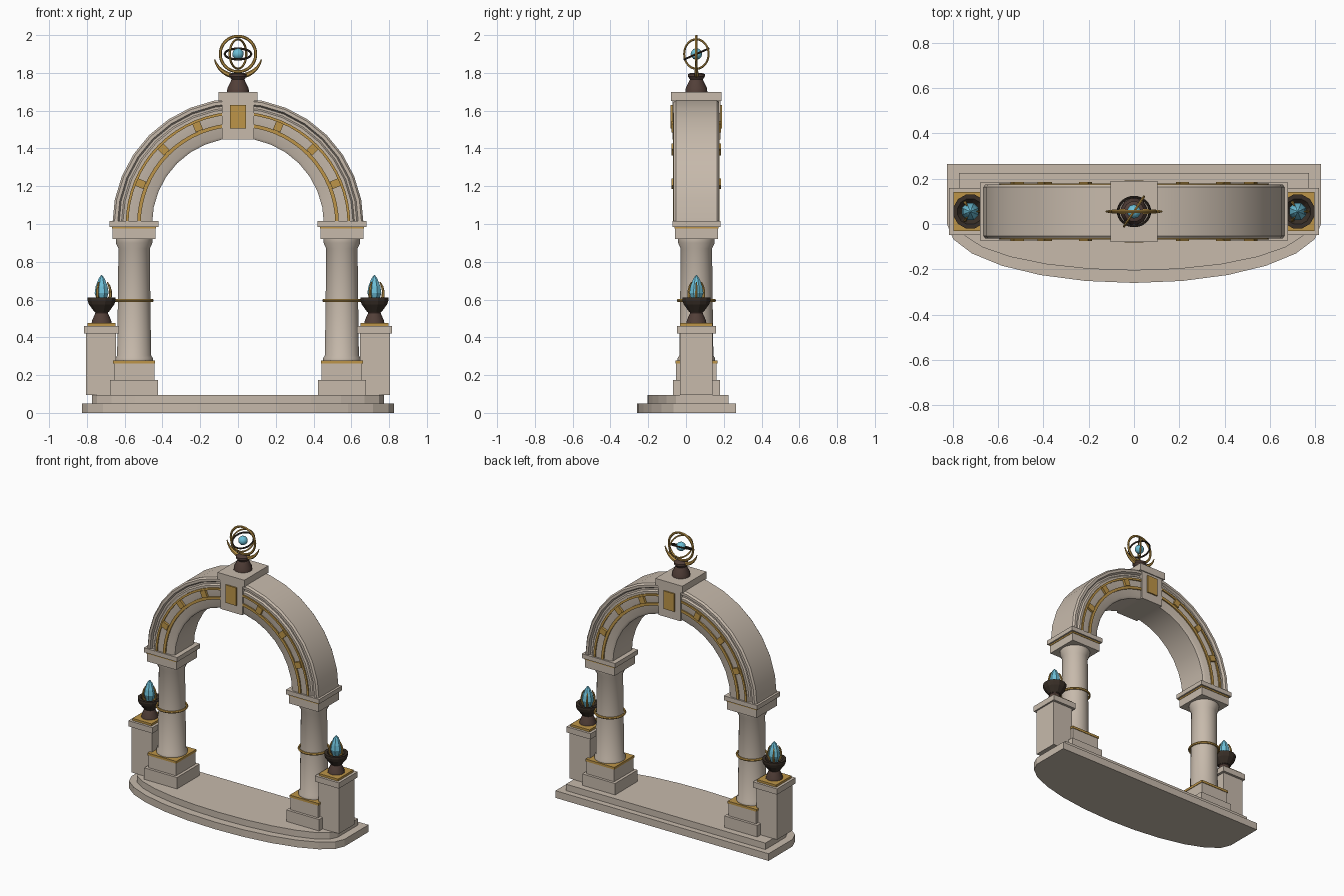
import bpy, bmesh
from math import sin, cos, pi, radians
from mathutils import Matrix, Vector

cube = bpy.data.objects.get("Cube")
if cube:
    bpy.data.objects.remove(cube)


def material(name, rgb):
    m = bpy.data.materials.new(name)
    m.use_nodes = True
    m.diffuse_color = (*rgb, 1)
    m.node_tree.nodes["Principled BSDF"].inputs["Base Color"].default_value = (*rgb, 1)
    return m


STONE = material("warm stone", (0.57, 0.49, 0.41))
GOLD = material("aged gold", (0.51, 0.30, 0.065))
BROWN = material("dark bronze", (0.085, 0.05, 0.04))
IRON = material("dark iron", (0.04, 0.028, 0.02))
BLUE = material("crystal blue", (0.15, 0.52, 0.68))

CY = 0.055      # depth centre of the arch
COL_X = 0.55    # column centre
PED_X = 0.722   # side pedestal centre
SPRING = 1.0    # height where the arch springs


def finish(name, bm, mat, smooth=False):
    bmesh.ops.recalc_face_normals(bm, faces=bm.faces)
    me = bpy.data.meshes.new(name)
    bm.to_mesh(me)
    bm.free()
    me.materials.append(mat)
    ob = bpy.data.objects.new(name, me)
    bpy.context.collection.objects.link(ob)
    if smooth:
        bpy.ops.object.select_all(action="DESELECT")
        ob.select_set(True)
        bpy.context.view_layer.objects.active = ob
        bpy.ops.object.shade_smooth_by_angle(angle=radians(35))
    return ob


def box(name, x, y, z0, z1, hx, hy, mat):
    bm = bmesh.new()
    mtx = Matrix.Translation((x, y, (z0 + z1) / 2)) @ Matrix.Diagonal((2 * hx, 2 * hy, z1 - z0, 1))
    bmesh.ops.create_cube(bm, size=1, matrix=mtx)
    return finish(name, bm, mat)


def skin(bm, rings, closed):
    """Bridge rings of vertices; cap the ends unless closed."""
    n = len(rings[0])
    pairs = list(zip(rings, rings[1:])) + ([(rings[-1], rings[0])] if closed else [])
    for a, b in pairs:
        for i in range(n):
            j = (i + 1) % n
            bm.faces.new((a[i], a[j], b[j], b[i]))
    if not closed:
        bm.faces.new(rings[0])
        bm.faces.new(rings[-1])


def lathe(name, x, y, profile, sides, mat, smooth=True):
    bm = bmesh.new()
    rings = [[bm.verts.new((x + r * cos(2 * pi * (i + .5) / sides),
                            y + r * sin(2 * pi * (i + .5) / sides), z))
              for i in range(sides)] for r, z in profile]
    skin(bm, rings, False)
    return finish(name, bm, mat, smooth)


def tube(name, points, radii, mat, closed=False, sides=6):
    """Round tube along points that lie in one plane."""
    pts = [Vector(p) for p in points]
    n = len(pts)
    normal = (pts[n // 3] - pts[0]).cross(pts[2 * n // 3] - pts[0]).normalized()
    bm = bmesh.new()
    rings = []
    for i, p in enumerate(pts):
        prev = pts[i - 1] if closed or i else p
        nxt = pts[(i + 1) % n] if closed or i < n - 1 else p
        side = (nxt - prev).normalized().cross(normal)
        rings.append([bm.verts.new(p + radii[i] * (side * cos(2 * pi * k / sides) + normal * sin(2 * pi * k / sides)))
                      for k in range(sides)])
    skin(bm, rings, closed)
    return finish(name, bm, mat, True)


def ring(name, centre, r, thick, mat, rot=Matrix(), n=32):
    pts = [Vector(centre) + rot @ Vector((r * cos(2 * pi * i / n), r * sin(2 * pi * i / n), 0)) for i in range(n)]
    return tube(name, pts, [thick] * n, mat, True)


def arch(name, section, mat, segs=16, smooth=True):
    """Sweep a (radius, y) section over a half circle."""
    bm = bmesh.new()
    rings = [[bm.verts.new((r * cos(pi * i / segs), CY + y, SPRING + r * sin(pi * i / segs)))
              for r, y in section] for i in range(segs + 1)]
    skin(bm, rings, False)
    return finish(name, bm, mat, smooth)


def step(name, hx, back, front, z0, z1):
    """Platform with a square back and a bowed front."""
    bm = bmesh.new()
    outline = [(hx, back), (-hx, back)] + [(-hx * cos(pi * i / 12), front * sin(pi * i / 12)) for i in range(13)]
    rings = [[bm.verts.new((x, y, z)) for x, y in outline] for z in (z0, z1)]
    skin(bm, rings, False)
    return finish(name, bm, STONE)


# Platform
step("lower_step", 0.825, 0.265, -0.26, 0, 0.05)
step("upper_step", 0.772, 0.225, -0.205, 0.05, 0.095)

# Columns and side pedestals
for s, side in ((1, "left"), (-1, "right")):
    x = s * COL_X
    box(side + "_plinth", x, CY, 0.095, 0.175, 0.127, 0.125, STONE)
    box(side + "_plinth_upper", x, CY, 0.175, 0.262, 0.107, 0.107, STONE)
    box(side + "_plinth_trim", x, CY, 0.262, 0.278, 0.111, 0.111, GOLD)
    lathe(side + "_column", x, CY,
          [(0.1, 0.278), (0.1, 0.29), (0.091, 0.305), (0.087, 0.6), (0.084, 0.87), (0.098, 0.9), (0.098, 0.92)],
          20, STONE)
    ring(side + "_column_ring", (x, CY, 0.595), 0.096, 0.008, GOLD)
    box(side + "_capital", x, CY, 0.92, 0.975, 0.114, 0.114, STONE)
    box(side + "_capital_trim", x, CY, 0.975, 0.985, 0.117, 0.117, GOLD)
    box(side + "_capital_slab", x, CY, 0.985, 1.016, 0.129, 0.127, STONE)

    px = s * PED_X
    box(side + "_pedestal", s * 0.725, CY, 0.095, 0.42, 0.079, 0.086, STONE)
    box(side + "_pedestal_cap", px, CY, 0.42, 0.46, 0.093, 0.103, STONE)
    box(side + "_pedestal_trim", px, CY, 0.46, 0.475, 0.074, 0.086, GOLD)
    lathe(side + "_brazier", px, CY,
          [(0.055, 0.475), (0.052, 0.49), (0.034, 0.53), (0.04, 0.54)], 12, BROWN)
    lathe(side + "_brazier_bowl", px, CY,
          [(0.04, 0.535), (0.07, 0.575), (0.077, 0.595), (0.077, 0.61), (0.058, 0.61), (0.035, 0.585)],
          12, IRON, False)
    lathe(side + "_crystal", px, CY,
          [(0.022, 0.585), (0.04, 0.635), (0.034, 0.67), (0.018, 0.71), (0.002, 0.73)], 8, BLUE, False)
    # Claws gripping the crystal
    claw = ((0.03, 0.59), (0.046, 0.615), (0.047, 0.645), (0.041, 0.67), (0.03, 0.693))
    for k in range(3):
        a = 2 * pi * k / 3
        tube(f"{side}_claw_{k + 1}", [(px + r * cos(a), CY + r * sin(a), z) for r, z in claw],
             [0.008, 0.008, 0.007, 0.006, 0.003], GOLD)

# Arch ring with a moulded outer edge, mirrored front to back
half = [(0.455, 0.105), (0.47, 0.115), (0.61, 0.115), (0.618, 0.104), (0.63, 0.104), (0.638, 0.12), (0.655, 0.12), (0.665, 0.108)]
arch("arch_ring", [(r, -y) for r, y in half] + [(r, y) for r, y in reversed(half)], STONE)

# Gold bands and studs on both faces
for f, face in ((-1, "front"), (1, "back")):
    for label, r0, r1 in (("inner", 0.515, 0.534), ("outer", 0.58, 0.594)):
        arch(f"{face}_{label}_band", [(r0, f * 0.11), (r1, f * 0.11), (r1, f * 0.123), (r0, f * 0.123)], GOLD, 32, False)
    for i in (1, 2, 3, 5, 6, 7):
        a = pi * i / 8
        stud = box(f"{face}_stud_{i}", 0, 0, -0.024, 0.024, 0.021, 0.014, GOLD)
        stud.location = (0.558 * cos(a), CY + f * 0.117, SPRING + 0.558 * sin(a))
        stud.rotation_euler = (0, pi / 2 - a, 0)
    box(face + "_keystone_plate", 0, CY + f * 0.129, 1.505, 1.63, 0.042, 0.007, GOLD)

# Keystone
box("keystone", 0, CY, 1.447, 1.65, 0.084, 0.127, STONE)
box("keystone_slab", 0, CY, 1.65, 1.70, 0.104, 0.134, STONE)

# Armillary finial
lathe("finial_stand", 0, CY, [(0.06, 1.70), (0.058, 1.72), (0.035, 1.765), (0.046, 1.78), (0.046, 1.793), (0.03, 1.80)], 12, BROWN)
N = 20
arc = [pi * (1.08 + 0.84 * i / N) for i in range(N + 1)]
tube("crescent_cradle", [(0.128 * cos(a), CY, 1.9 + 0.118 * sin(a)) for a in arc],
     [0.003 + 0.011 * sin(pi * i / N) for i in range(N + 1)], GOLD)
C = (0, CY, 1.9)
upright = Matrix.Rotation(pi / 2, 4, "X")
ring("outer_ring", C, 0.094, 0.008, GOLD, upright)
ring("turned_ring", C, 0.078, 0.006, GOLD, Matrix.Rotation(radians(56), 4, "Z") @ upright)
ring("tilted_ring", C, 0.07, 0.006, IRON, Matrix.Rotation(radians(24), 4, "X"))
bm = bmesh.new()
bmesh.ops.create_icosphere(bm, subdivisions=2, radius=0.031, matrix=Matrix.Translation(C))
finish("finial_orb", bm, BLUE, True)
